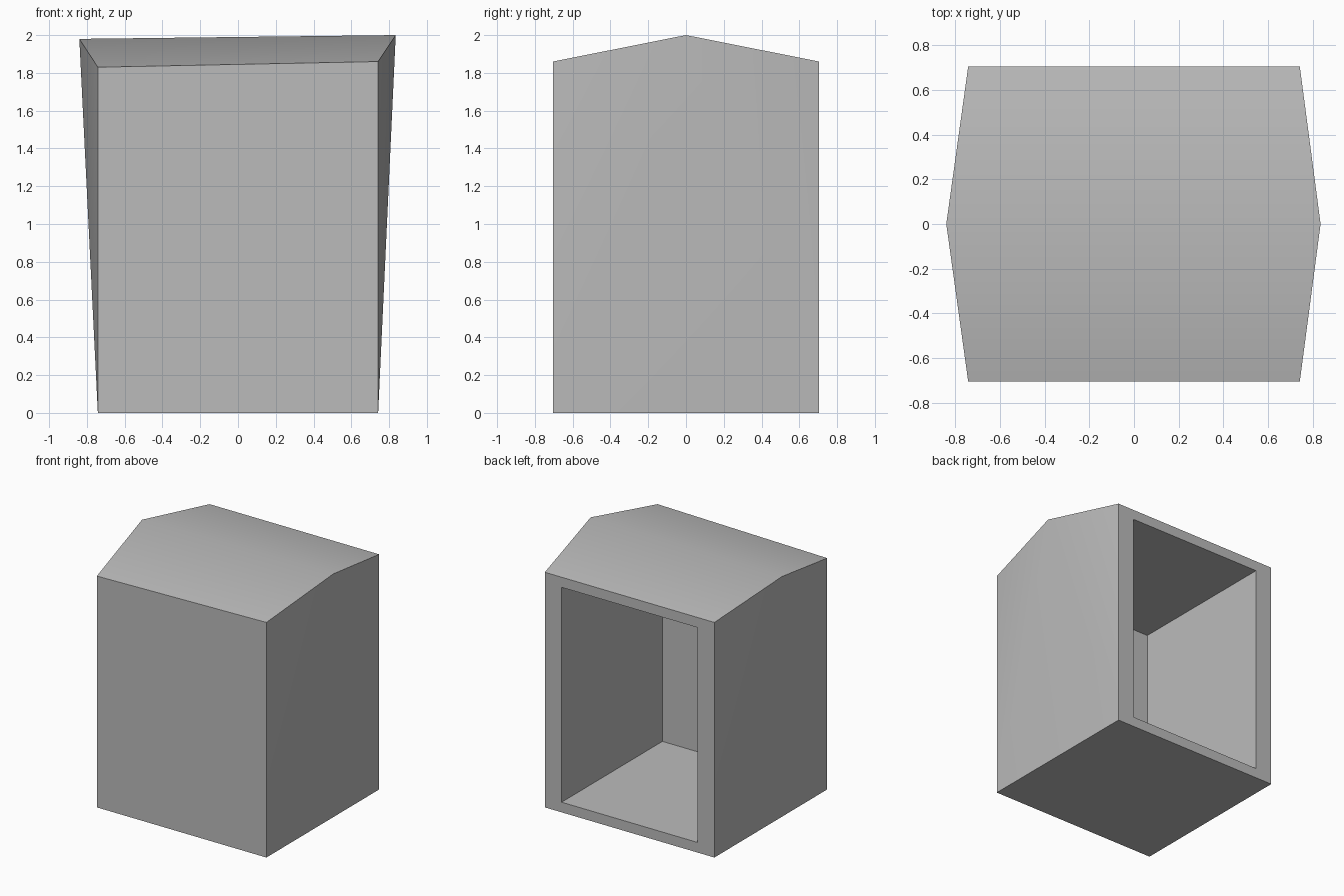
import bpy
import bmesh
import math

cube = bpy.data.objects.get("Cube")
if cube:
    bpy.data.objects.remove(cube, do_unlink=True)

# Single plain material
grey = bpy.data.materials.new("plain grey")
grey.use_nodes = True
colour = (0.5, 0.5, 0.5, 1)
grey.diffuse_color = colour
grey.node_tree.nodes["Principled BSDF"].inputs["Base Color"].default_value = colour

HALF_W, HALF_D, EAVE = 0.742, 0.705, 1.86
OPEN_W, OPEN_LOW, OPEN_HIGH, INNER_Y = 0.595, 0.08, 1.78, -0.555

bm = bmesh.new()


def rectangle(half_width, y, low, high):
    """Four corners, anticlockwise as seen from the front."""
    return [bm.verts.new((x, y, z)) for x, z in
            ((-half_width, low), (half_width, low),
             (half_width, high), (-half_width, high))]


def bridge(a, b):
    """Quads joining two matching rectangles."""
    for i in range(4):
        j = (i + 1) % 4
        bm.faces.new((a[i], a[j], b[j], b[i]))


# Outer shell: front wall, back rim and the leaning ridge ends
front = rectangle(HALF_W, -HALF_D, 0, EAVE)
front[3].co.z = 1.83
back = rectangle(HALF_W, HALF_D, 0, EAVE)
ridge_left = bm.verts.new((0.835, 0, 2.0))
ridge_right = bm.verts.new((-0.84, 0, 1.98))
bm.faces.new(front)
bm.faces.new((front[0], front[1], back[1], back[0]))

# Roof slopes
for wall in (front, back):
    bm.faces.new((wall[3], wall[2], ridge_left, ridge_right))

# Sides fan out from the foot to each ridge end
for apex, low, high in ((ridge_left, 1, 2), (ridge_right, 0, 3)):
    bm.faces.new((front[low], back[low], apex))
    for wall in (front, back):
        bm.faces.new((wall[low], wall[high], apex))

# Hollow interior, open at the back
mouth = rectangle(OPEN_W, HALF_D, OPEN_LOW, OPEN_HIGH)
inner = rectangle(OPEN_W, INNER_Y, OPEN_LOW, OPEN_HIGH)
bridge(back, mouth)
bridge(mouth, inner)
bm.faces.new(inner)

bmesh.ops.recalc_face_normals(bm, faces=bm.faces)
mesh = bpy.data.meshes.new("hollow_housing")
bm.to_mesh(mesh)
bm.free()
mesh.materials.append(grey)
housing = bpy.data.objects.new("hollow_housing", mesh)
bpy.context.collection.objects.link(housing)

# Soft ridge and sides, crisp box edges
bpy.ops.object.select_all(action="DESELECT")
housing.select_set(True)
bpy.context.view_layer.objects.active = housing
bpy.ops.object.shade_smooth_by_angle(angle=math.radians(30))
